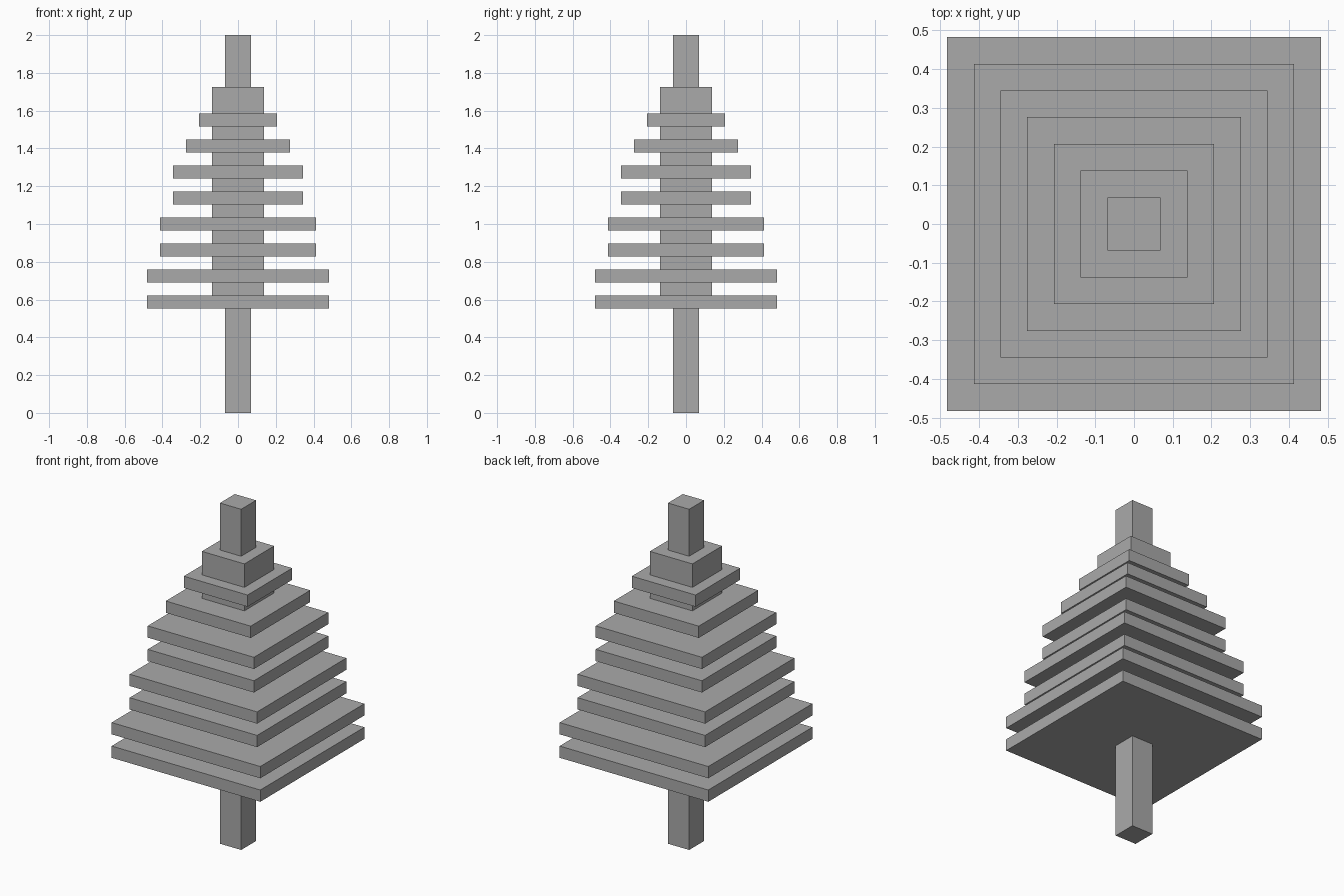
import bpy

if "Cube" in bpy.data.objects:
    bpy.data.objects.remove(bpy.data.objects["Cube"], do_unlink=True)

U = 2 / 29  # modular unit: the tree is 29 units tall

# Single grey material
grey = bpy.data.materials.new("plain_grey")
grey.use_nodes = True
colour = (0.4, 0.4, 0.4, 1)
grey.diffuse_color = colour
grey.node_tree.nodes["Principled BSDF"].inputs["Base Color"].default_value = colour


def square_block(name, half, bottom, top):
    """Square block centred on the z axis, measured in units."""
    bpy.ops.mesh.primitive_cube_add(size=1, location=(0, 0, (bottom + top) / 2 * U))
    obj = bpy.context.object
    obj.name = name
    obj.scale = (2 * half * U, 2 * half * U, (top - bottom) * U)
    bpy.ops.object.transform_apply(location=False, rotation=False, scale=True)
    obj.data.materials.append(grey)


# Trunk below the branches
square_block("trunk", 1, 0, 8)

# Branch tiers with a thicker core block above each one
tiers = [7, 7, 6, 6, 5, 5, 4, 3]
for i, half in enumerate(tiers):
    base = 8 + 2 * i
    last = i == len(tiers) - 1
    square_block(f"branch_tier_{i + 1}", half, base, base + 1)
    square_block(f"core_block_{i + 1}", 2, base + 1, base + (3 if last else 2))

# Narrow tip
square_block("tree_tip", 1, 25, 29)
